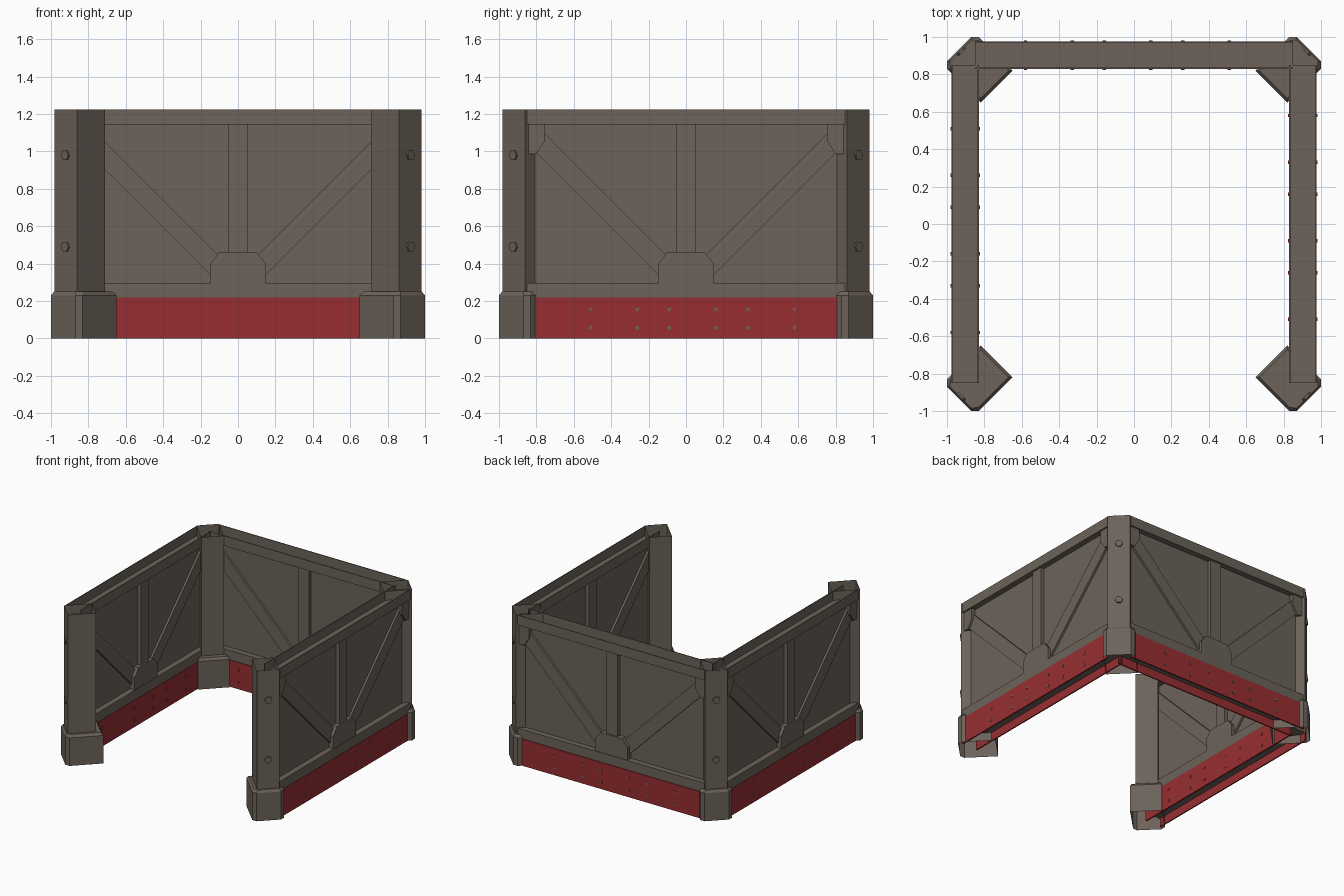
import bpy, bmesh, math
from mathutils import Matrix, Vector

if "Cube" in bpy.data.objects:
    bpy.data.objects.remove(bpy.data.objects["Cube"])


def material(name, rgb):
    m = bpy.data.materials.new(name)
    m.diffuse_color = (*rgb, 1)
    m.use_nodes = True
    m.node_tree.nodes["Principled BSDF"].inputs["Base Color"].default_value = m.diffuse_color
    return m


GREY = material("warm grey", (0.150, 0.124, 0.102))
RED = material("dark red", (0.31, 0.027, 0.031))


def finish(name, bm, mat, angle):
    bmesh.ops.recalc_face_normals(bm, faces=bm.faces)
    me = bpy.data.meshes.new(name)
    bm.to_mesh(me)
    bm.free()
    me.materials.append(mat)
    ob = bpy.data.objects.new(name, me)
    ob.matrix_world = Matrix.Rotation(angle, 4, 'Z')
    bpy.context.collection.objects.link(ob)
    return ob


def loft(bm, rings, caps=(True, True)):
    loops = [[bm.verts.new(p) for p in r] for r in rings]
    n = len(loops[0])
    for a, b in zip(loops, loops[1:]):
        for i in range(n):
            j = (i + 1) % n
            bm.faces.new((a[i], a[j], b[j], b[i]))
    if caps[0]:
        bm.faces.new(loops[0][::-1])
    if caps[1]:
        bm.faces.new(loops[-1])


def slab(bm, outline, v0, v1):
    """Extrude a (u, z) outline through the wall thickness."""
    loft(bm, [[(u, MID + v, z) for u, z in outline] for v in (v0, v1)])


def rect(u0, u1, z0, z1):
    return [(u0, z0), (u1, z0), (u1, z1), (u0, z1)]


def flip(outline):
    return [(-u, z) for u, z in reversed(outline)]


MID, END, TOP = 0.9025, 0.85, 1.225   # wall centre plane, half length, height


def wall(side, angle):
    # recessed panel
    bm = bmesh.new()
    slab(bm, rect(-END, END, 0.29, 1.15), -0.025, 0.025)
    finish(side + "_panel", bm, GREY, angle)

    # top rail as an open channel, solid bottom rail with a channel beneath
    bm = bmesh.new()
    slab(bm, rect(-END, END, 1.143, 1.15), -0.0725, 0.0725)
    for s in (-1, 1):
        slab(bm, rect(-END, END, 1.143, TOP), s * 0.0725, s * 0.066)
    slab(bm, rect(-END, END, 0.22, 0.297), -0.0715, 0.0715)
    slab(bm, rect(-END, END, 0.07, 0.22), -0.067, 0.067)
    finish(side + "_rails", bm, GREY, angle)

    # upright and diagonal braces, both faces
    bm = bmesh.new()
    slab(bm, rect(-0.05, 0.05, 0.29, 1.145), -0.055, 0.055)
    brace = [(-0.85, 1.04), (-0.15, 0.34), (-0.05, 0.24), (-0.05, 0.39),
             (-0.805, 1.145), (-0.85, 1.145)]
    brace[3:] = [(-0.05, 0.39), (-0.80, 1.14), (-0.85, 1.14)]
    for o in (brace, flip(brace)):
        slab(bm, o, -0.043, 0.043)
    finish(side + "_braces", bm, GREY, angle)

    # centre gusset and upper corner gussets
    bm = bmesh.new()
    half = [(0.148, 0.29), (0.148, 0.40), (0.10, 0.46)]
    slab(bm, half + flip(half), -0.067, 0.067)
    corner = [(-0.85, 0.985), (-0.80, 0.985), (-0.755, 1.055),
              (-0.755, 1.145), (-0.85, 1.145)]
    for o in (corner, flip(corner)):
        slab(bm, o, -0.06, 0.06)
    finish(side + "_gussets", bm, GREY, angle)

    # red skirting on both faces
    bm = bmesh.new()
    for s in (-1, 1):
        slab(bm, rect(-END, END, 0, 0.218), s * 0.0745, s * 0.064)
    finish(side + "_skirting", bm, RED, angle)

    # small rivets on the outer skirting
    for s, mat in ((1, GREY), (-1, RED)):
        bm = bmesh.new()
        for u in (-0.58, -0.33, -0.16, 0.09, 0.26, 0.51):
            for z in (0.057, 0.155):
                slab(bm, rect(u - 0.009, u + 0.009, z - 0.009, z + 0.009),
                     s * 0.07, s * 0.078)
        finish(side + ("_outer_rivets" if s > 0 else "_inner_rivets"), bm, mat, angle)


def post(side, angle):
    # local x points outward along the corner diagonal
    outline = [(1.301, -0.085), (1.301, 0.085), (1.089, 0.085), (1.089, -0.085)]
    bm = bmesh.new()
    loft(bm, [[(x, y, z) for x, y in outline] for z in (0.25, TOP)], (False, False))
    finish(side + "_post", bm, GREY, angle)

    # hollow footing with a bevelled top
    foot = [(1.322, -0.092), (1.322, 0.092), (1.294, 0.12),
            (1.039, 0.12), (1.039, -0.12), (1.294, -0.12)]
    inset = [(x + (0.014 if x < 1.2 else -0.012), y * 0.88) for x, y in foot]
    bm = bmesh.new()
    loft(bm, [[(x, y, 0) for x, y in foot], [(x, y, 0.23) for x, y in foot],
              [(x, y, 0.25) for x, y in inset]], (False, True))
    finish(side + "_footing", bm, GREY, angle)

    # hexagonal bolts on the outer face
    bm = bmesh.new()
    for z in (0.49, 0.98):
        ring = [(0.029 * math.cos(k * math.pi / 3), z + 0.029 * math.sin(k * math.pi / 3))
                for k in range(6)]
        loft(bm, [[(x, y, h) for y, h in ring] for x in (1.298, 1.312)])
    finish(side + "_bolts", bm, GREY, angle)


for side, deg in (("back", 0), ("right", -90), ("left", 90)):
    wall(side, math.radians(deg))
for side, deg in (("back_right", 45), ("back_left", 135),
                  ("front_left", 225), ("front_right", 315)):
    post(side, math.radians(deg))
